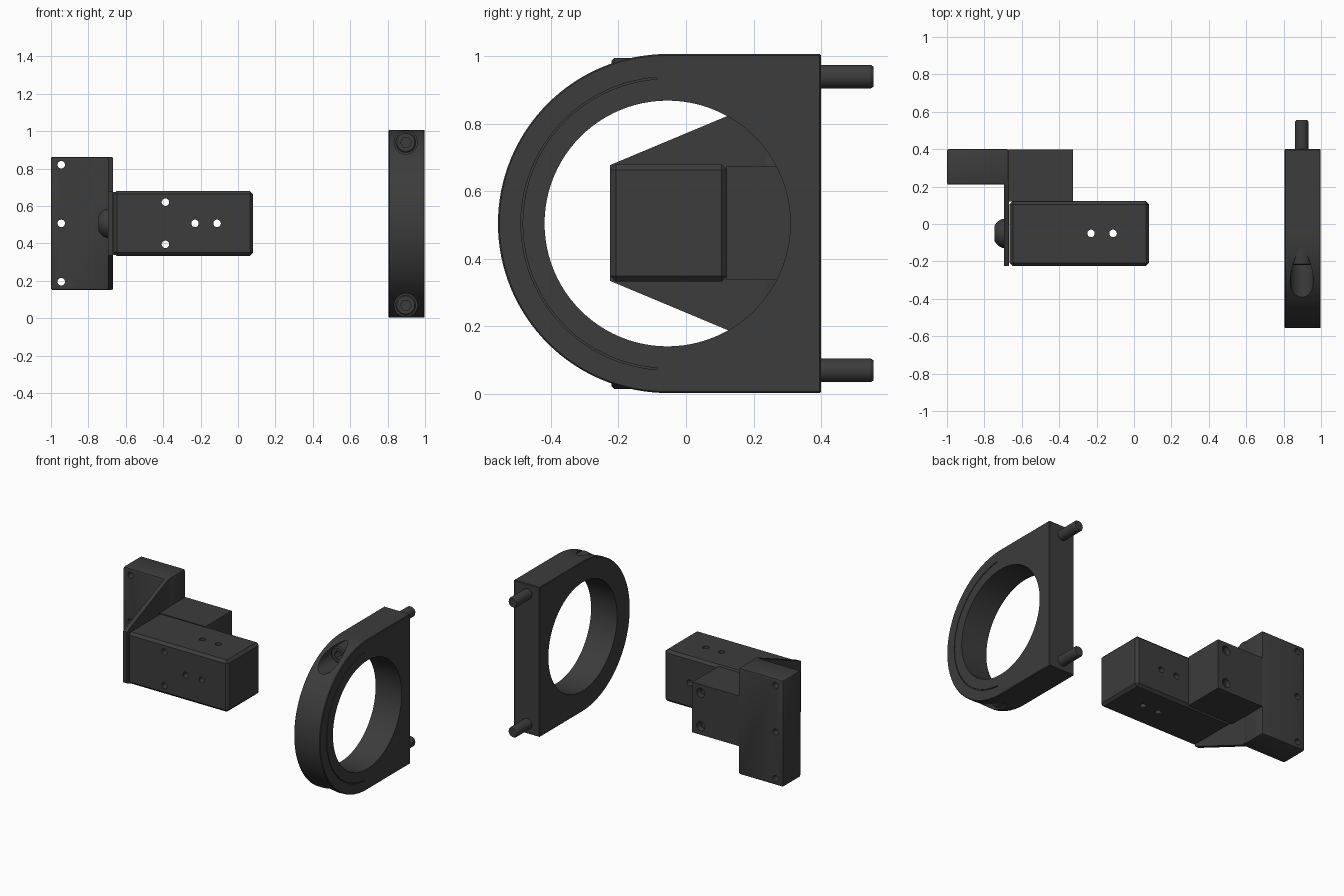
import bpy, bmesh, math
from mathutils import Vector

if "Cube" in bpy.data.objects:
    bpy.data.objects.remove(bpy.data.objects["Cube"])

dark = bpy.data.materials.new("dark_metal")
dark.diffuse_color = (0.045, 0.045, 0.045, 1)
dark.use_nodes = True
dark.node_tree.nodes["Principled BSDF"].inputs["Base Color"].default_value = dark.diffuse_color


def finish(name, bm):
    bmesh.ops.recalc_face_normals(bm, faces=bm.faces)
    me = bpy.data.meshes.new(name)
    bm.to_mesh(me)
    bm.free()
    ob = bpy.data.objects.new(name, me)
    bpy.context.collection.objects.link(ob)
    me.materials.append(dark)
    return ob


def box(name, lo, hi):
    bm = bmesh.new()
    bmesh.ops.create_cube(bm, size=1)
    for v in bm.verts:
        v.co = [(a + b) / 2 + c * (b - a) for a, b, c in zip(lo, hi, v.co)]
    return finish(name, bm)


def prism(name, yz, x0, x1):
    """Extrude a closed y-z profile along x."""
    bm = bmesh.new()
    f = bm.faces.new([bm.verts.new((x0, y, z)) for y, z in yz])
    r = bmesh.ops.extrude_face_region(bm, geom=[f])
    for v in r["geom"]:
        if isinstance(v, bmesh.types.BMVert):
            v.co.x = x1
    return finish(name, bm)


def lathe(name, start, axis, profile, n=40):
    """Solid of revolution from (distance, radius) pairs along an axis."""
    bm = bmesh.new()
    q = Vector(axis).to_track_quat('Z', 'Y')
    rings = [[bm.verts.new(Vector(start) + q @ Vector((r * math.cos(2 * math.pi * i / n),
              r * math.sin(2 * math.pi * i / n), d))) for i in range(n)] for d, r in profile]
    for a, b in zip(rings, rings[1:]):
        for i in range(n):
            j = (i + 1) % n
            bm.faces.new((a[i], a[j], b[j], b[i]))
    bm.faces.new(rings[0])
    bm.faces.new(rings[-1])
    return finish(name, bm)


def rod(start, axis, length, r, n=32):
    return lathe("cutter", start, axis, [(0, r), (length, r)], n)


def apply(ob, mod):
    bpy.context.view_layer.objects.active = ob
    bpy.ops.object.modifier_apply(modifier=mod.name)


def bevel(ob, width, seg=1):
    m = ob.modifiers.new("bevel", 'BEVEL')
    m.width, m.segments, m.limit_method = width, seg, 'ANGLE'
    apply(ob, m)


def boolean(ob, others, op='DIFFERENCE'):
    for o in others:
        m = ob.modifiers.new("bool", 'BOOLEAN')
        m.operation, m.object, m.solver = op, o, 'EXACT'
        apply(ob, m)
        bpy.data.objects.remove(o)


def arc(r, a0, a1, n):
    return [(CY + r * math.cos(a0 + (a1 - a0) * i / n), CZ + r * math.sin(a0 + (a1 - a0) * i / n))
            for i in range(n + 1)]


# Ring clamp: half-round outline with square back and a round bore
CY, CZ, R = -0.055, 0.505, 0.502
ring = prism("ring_clamp", [(0.4, CZ - R), (0.4, CZ + R)] + arc(R, math.pi / 2, 1.5 * math.pi, 64), 0.805, 0.998)
bevel(ring, 0.004)
X = 0.897
HZ = (CZ - 0.435, CZ + 0.435)
cutters = [rod((0.7, CY, CZ), (1, 0, 0), 0.4, 0.364, 96)]
cutters += [rod((X, -0.1, z), (0, -1, 0), 0.6, 0.062) for z in HZ]
# Fine line groove on the right face
g0, g1 = math.radians(94), math.radians(266)
cutters.append(prism("cutter", arc(0.434, g0, g1, 48) + arc(0.429, g1, g0, 48), 0.992, 1.1))
boolean(ring, cutters)

# Clamp screws: socket head at the front, shank out of the back
screws = []
for z, side in zip(HZ, ("lower", "upper")):
    s = lathe(side + "_clamp_screw", (X, -0.22, z), (0, 1, 0),
              [(0, 0.048), (0.007, 0.055), (0.12, 0.055), (0.12, 0.035), (0.767, 0.035), (0.775, 0.03)])
    boolean(s, [rod((X, -0.3, z), (0, 1, 0), 0.14, 0.029, 6)])
    screws.append(s)

# Main square body, chamfered end
body = box("square_body", (-0.665, -0.225, 0.333), (0.08, 0.122, 0.68))
bevel(body, 0.017)
cross = [rod((x, -0.5, 0.507), (0, 1, 0), 1, 0.02) for x in (-0.23, -0.112)]
cross += [rod((x, -0.05, 0), (0, 0, 1), 1, 0.02) for x in (-0.23, -0.112)]
cross += [rod((-0.388, -0.5, z), (0, 1, 0), 1, 0.02) for z in (0.395, 0.62)]
boolean(body, cross)

# Rear mounting block behind the body
rear = box("rear_block", (-0.672, 0.12, 0.338), (-0.325, 0.398, 0.675))
rear_cut = [rod((-0.388, -0.5, z), (0, 1, 0), 1, 0.02) for z in (0.395, 0.62)]
rear_cut += [rod((-0.388, 0.36, z), (0, 1, 0), 0.2, 0.03) for z in (0.395, 0.62)]
boolean(rear, rear_cut)

# Tall mounting plate with three holes
plate = box("mounting_plate", (-1, 0.21, 0.15), (-0.67, 0.4, 0.863))
bevel(plate, 0.01, 2)
boolean(plate, [rod((-0.945, 0, z), (0, 1, 0), 1, 0.02) for z in (0.195, 0.507, 0.82)])

# Tapered gusset wall joining plate and body
gusset = prism("gusset_wall", [(-0.225, 0.335), (-0.225, 0.678), (0.21, 0.86), (0.235, 0.86),
                               (0.235, 0.153), (0.21, 0.153)], -0.695, -0.668)

# Button head screw on the left of the gusset
button = lathe("button_screw", (-0.69, -0.05, 0.507), (-1, 0, 0),
               [(0, 0.078), (0.015, 0.077), (0.03, 0.07), (0.044, 0.058), (0.055, 0.042)])
boolean(button, [rod((-0.72, -0.05, 0.507), (-1, 0, 0), 0.1, 0.028, 6)])

# Smooth the round surfaces, keep edges sharp
for ob in (ring, body, rear, plate, button, *screws):
    bpy.ops.object.select_all(action='DESELECT')
    ob.select_set(True)
    bpy.context.view_layer.objects.active = ob
    bpy.ops.object.shade_smooth_by_angle(angle=math.radians(30))
